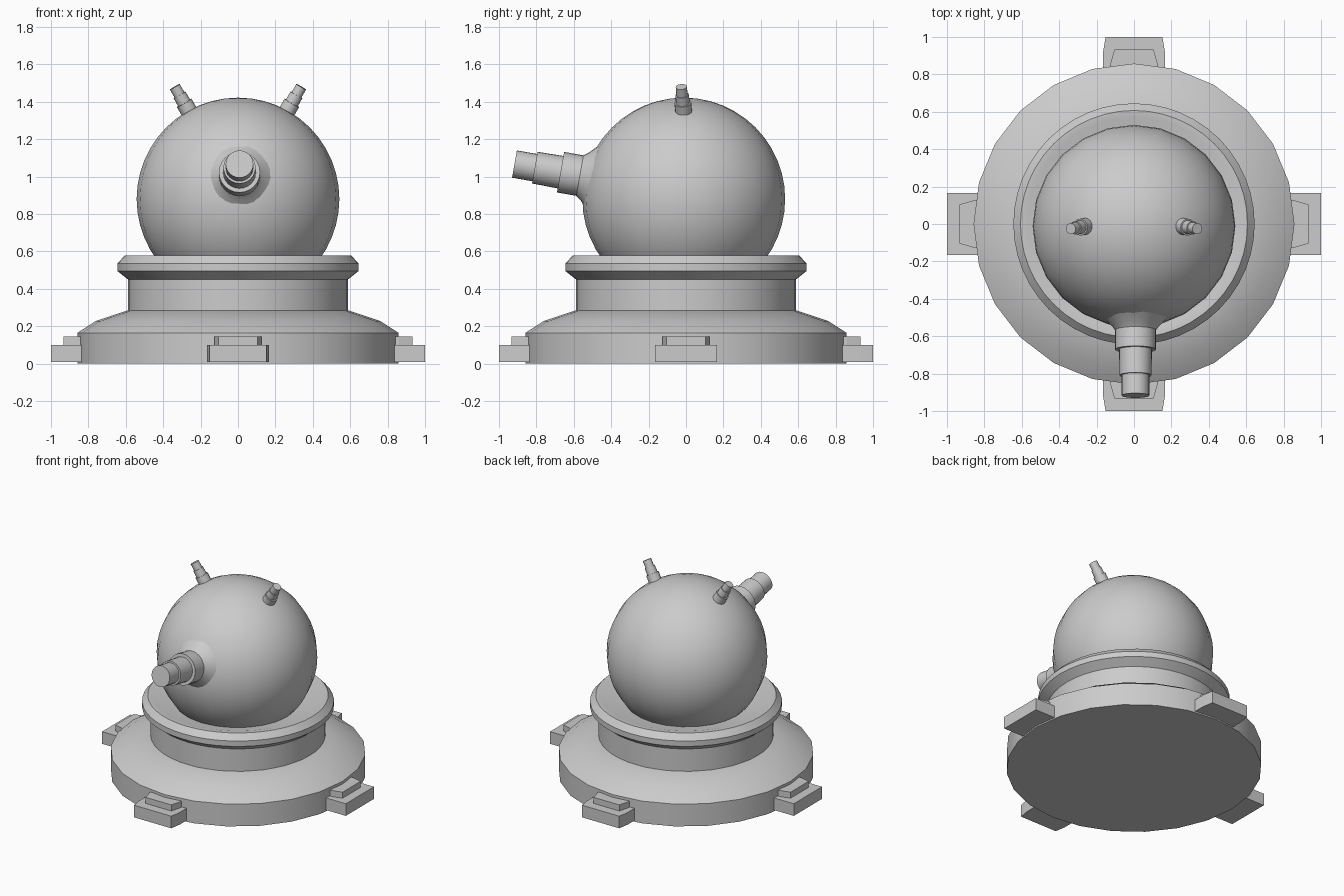
import bpy, bmesh, math
from mathutils import Vector, Matrix

if "Cube" in bpy.data.objects:
    bpy.data.objects.remove(bpy.data.objects["Cube"])


def finish(name, bm, angle=30):
    bmesh.ops.remove_doubles(bm, verts=bm.verts, dist=1e-5)
    bmesh.ops.recalc_face_normals(bm, faces=bm.faces)
    me = bpy.data.meshes.new(name)
    bm.to_mesh(me)
    bm.free()
    ob = bpy.data.objects.new(name, me)
    bpy.context.collection.objects.link(ob)
    bpy.context.view_layer.objects.active = ob
    ob.select_set(True)
    bpy.ops.object.shade_smooth_by_angle(angle=math.radians(angle))
    ob.select_set(False)
    return ob


def lathe(name, profile, sides, origin=(0, 0, 0), axis=(0, 0, 1)):
    """Revolve (radius, height) points around an axis, closing both ends."""
    bm = bmesh.new()
    rings = [[bm.verts.new((r * math.cos(2 * math.pi * i / sides),
                            r * math.sin(2 * math.pi * i / sides), h))
              for i in range(sides)] for r, h in profile]
    for a, b in zip(rings, rings[1:]):
        for i in range(sides):
            j = (i + 1) % sides
            bm.faces.new((a[i], a[j], b[j], b[i]))
    bm.faces.new(rings[0][::-1])
    bm.faces.new(rings[-1])
    rot = Vector((0, 0, 1)).rotation_difference(Vector(axis)).to_matrix().to_4x4()
    bm.transform(Matrix.Translation(origin) @ rot)
    return finish(name, bm)


def add_prism(bm, plan, z0, z1):
    """Extrude a plan outline between two heights."""
    low = [bm.verts.new((x, y, z0)) for x, y in plan]
    top = [bm.verts.new((x, y, z1)) for x, y in plan]
    bm.faces.new(low[::-1])
    bm.faces.new(top)
    n = len(plan)
    for i in range(n):
        j = (i + 1) % n
        bm.faces.new((low[i], low[j], top[j], top[i]))


# Stepped round base
lathe("base", [(0.858, 0), (0.858, 0.165), (0.76, 0.228), (0.588, 0.285)], 24)

# Neck and flared collar, dished inwards towards the ball
lathe("collar", [(0.588, 0.25), (0.588, 0.45), (0.645, 0.495), (0.645, 0.535),
                 (0.607, 0.577), (0.57, 0.575), (0.40, 0.525)], 48)

# Ball turret
bm = bmesh.new()
bmesh.ops.create_uvsphere(bm, u_segments=24, v_segments=24, radius=0.542)
bm.transform(Matrix.Translation((0, -0.012, 0.88)))
finish("ball_turret", bm)

# Gun barrel: flared root, mounting ring and two stepped tubes
tilt = math.radians(10)
lathe("barrel", [(0.21, -0.46), (0.165, -0.415), (0.128, -0.38), (0.11, -0.355),
                 (0.11, -0.25), (0.088, -0.25), (0.086, -0.11), (0.074, -0.11),
                 (0.074, 0)], 24,
      (0.008, -0.917, 1.067), (0, -math.cos(tilt), math.sin(tilt)))

# Pair of stepped antennas
for side, label in ((-1, "left"), (1, "right")):
    lathe(label + "_antenna",
          [(0.045, -0.22), (0.045, -0.10), (0.037, -0.10), (0.036, -0.05),
           (0.030, -0.05), (0.030, 0)], 16,
          (side * 0.338, -0.025, 1.48), (side * 0.5, -0.08, 0.86))

# Four feet, front and back ones with tapered tips
for k, label in enumerate(("front", "right", "back", "left")):
    tip = 0.152 if k % 2 == 0 else 0.165
    bm = bmesh.new()
    add_prism(bm, [(-0.165, -0.78), (-0.165, -0.92), (-tip, -1.0),
                   (tip, -1.0), (0.165, -0.92), (0.165, -0.78)], 0.01, 0.1)
    add_prism(bm, [(-0.125, -0.80), (-0.125, -0.86), (-0.105, -0.932),
                   (0.105, -0.932), (0.125, -0.86), (0.125, -0.80)], 0.09, 0.145)
    bm.transform(Matrix.Rotation(k * math.pi / 2, 4, 'Z'))
    finish(label + "_foot", bm, 10)
